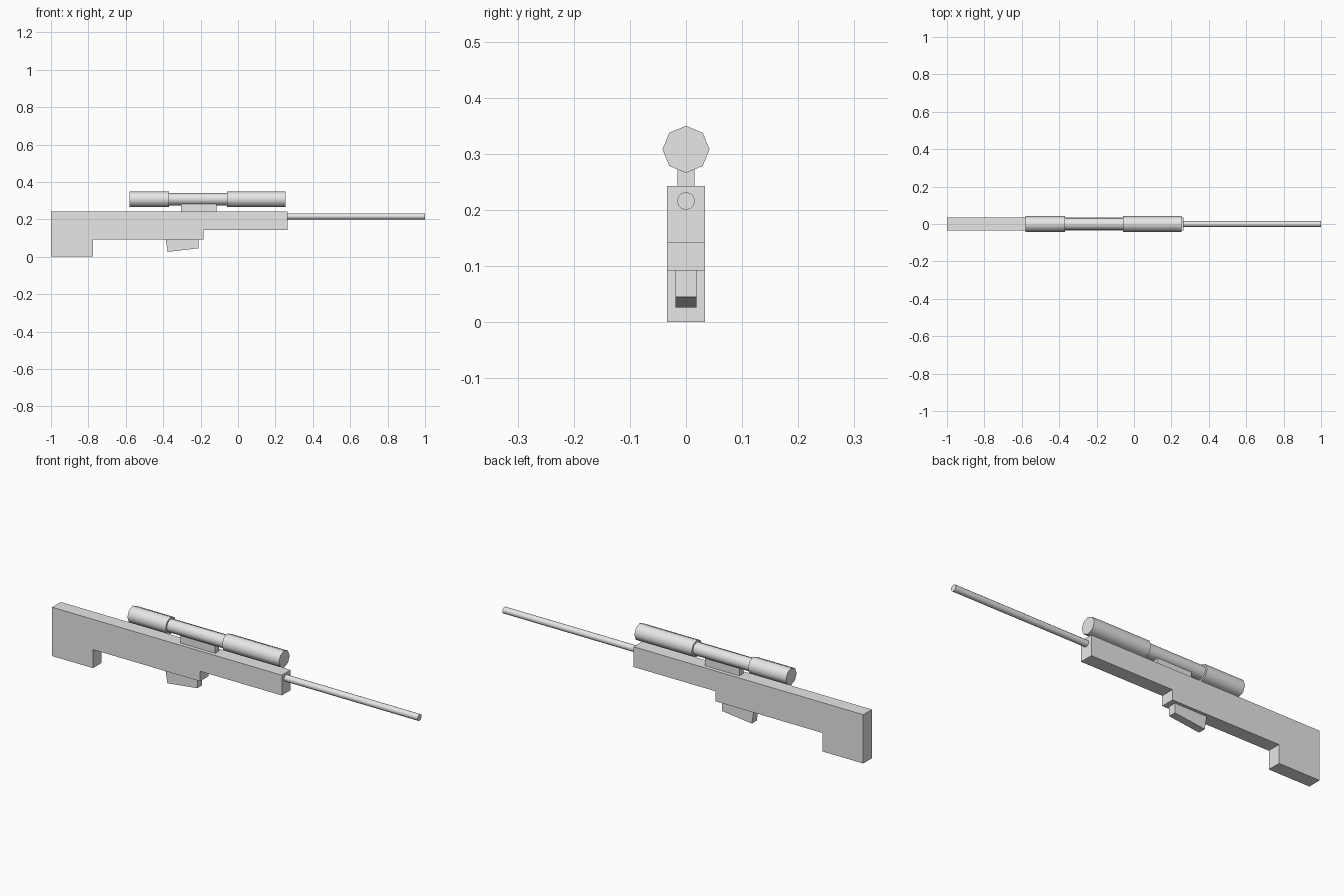
import bpy
import math
import bmesh
from mathutils import Matrix

cube = bpy.data.objects.get("Cube")
if cube:
    bpy.data.objects.remove(cube, do_unlink=True)

grey = bpy.data.materials.new("light grey")
grey.use_nodes = True
grey.diffuse_color = (0.8, 0.8, 0.8, 1)
grey.node_tree.nodes["Principled BSDF"].inputs["Base Color"].default_value = grey.diffuse_color


def finish(name, bm):
    bmesh.ops.recalc_face_normals(bm, faces=bm.faces)
    mesh = bpy.data.meshes.new(name)
    bm.to_mesh(mesh)
    bm.free()
    mesh.materials.append(grey)
    obj = bpy.data.objects.new(name, mesh)
    bpy.context.collection.objects.link(obj)
    return obj


def slab(name, outline, half_width):
    """Side outline in x and z, extruded across y."""
    bm = bmesh.new()
    face = bm.faces.new([bm.verts.new((x, -half_width, z)) for x, z in outline])
    extruded = bmesh.ops.extrude_face_region(bm, geom=[face])["geom"]
    verts = [v for v in extruded if isinstance(v, bmesh.types.BMVert)]
    bmesh.ops.translate(bm, verts=verts, vec=(0, 2 * half_width, 0))
    return finish(name, bm)


def tube(name, x0, x1, z, radius, sides):
    """Smooth-sided capped cylinder along x, with a corner on top."""
    bm = bmesh.new()
    place = Matrix.Translation(((x0 + x1) / 2, 0, z)) @ Matrix.Rotation(math.pi / 2, 4, "Y")
    bmesh.ops.create_cone(bm, cap_ends=True, segments=sides, radius1=radius,
                          radius2=radius, depth=x1 - x0, matrix=place)
    obj = finish(name, bm)
    bpy.ops.object.select_all(action="DESELECT")
    obj.select_set(True)
    bpy.context.view_layer.objects.active = obj
    bpy.ops.object.shade_smooth_by_angle(angle=math.radians(60))
    return obj


# Stock and receiver in one stepped block
slab("stock_body", [(-1, 0), (-0.775, 0), (-0.775, 0.092), (-0.185, 0.092),
                    (-0.185, 0.142), (0.265, 0.142), (0.265, 0.243), (-1, 0.243)], 0.034)

# Slanted magazine under the receiver
slab("magazine", [(-0.376, 0.026), (-0.211, 0.045), (-0.211, 0.1), (-0.388, 0.1)], 0.019)

# Scope mount
slab("scope_mount", [(-0.305, 0.235), (-0.115, 0.235), (-0.115, 0.285), (-0.305, 0.285)], 0.015)

# Barrel
tube("barrel", 0.25, 1, 0.216, 0.016, 12)

# Scope: wide ends with a narrow middle
SCOPE_Z = 0.308
tube("scope_rear", -0.58, -0.37, SCOPE_Z, 0.042, 8)
tube("scope_middle", -0.375, -0.055, SCOPE_Z, 0.033, 8)
tube("scope_front", -0.06, 0.255, SCOPE_Z, 0.042, 8)
